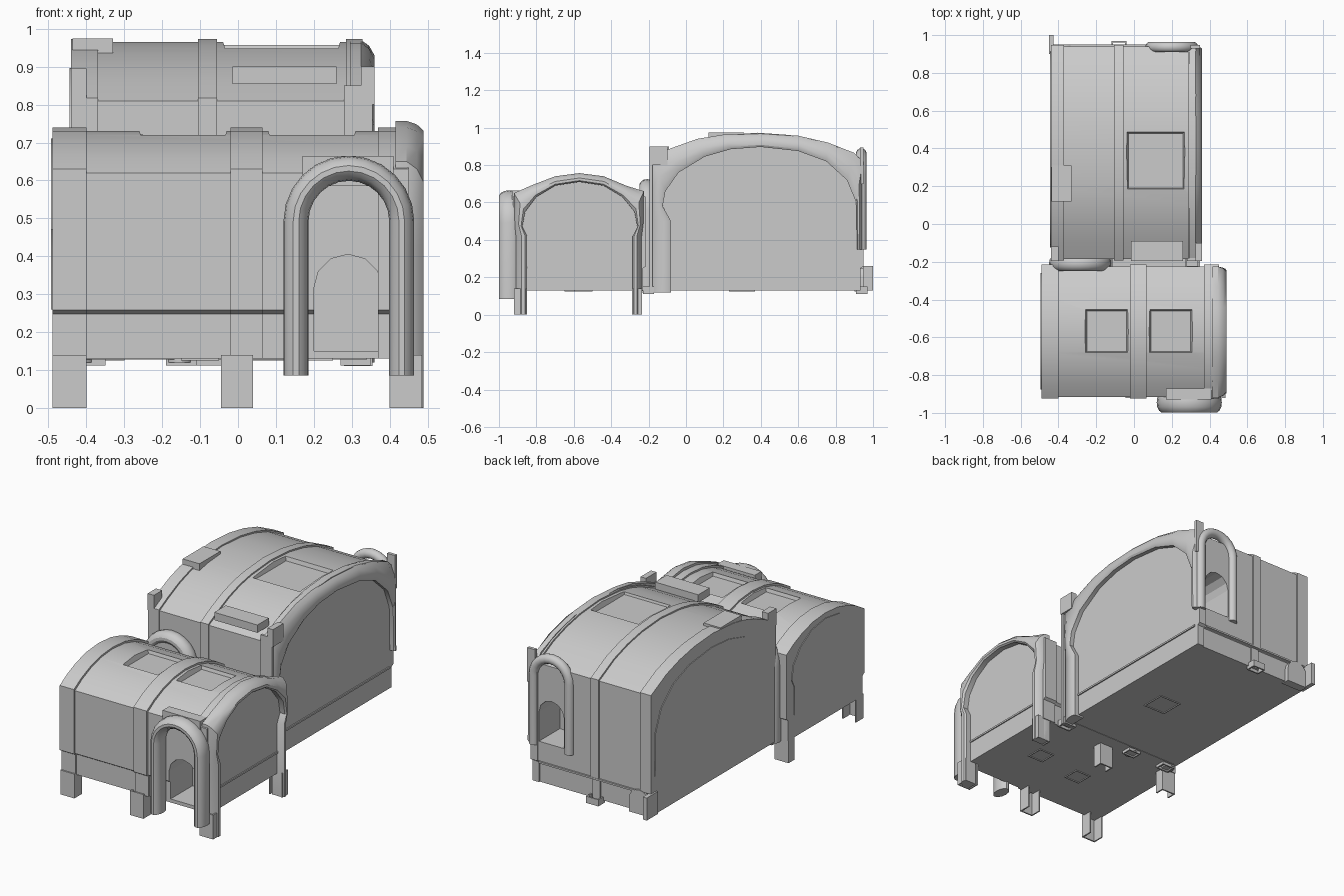
import bpy, bmesh, math
from mathutils import Vector

cube = bpy.data.objects.get("Cube")
if cube:
    bpy.data.objects.remove(cube, do_unlink=True)

grey = bpy.data.materials.new("plain_grey")
grey.use_nodes = True
grey.diffuse_color = (0.6, 0.6, 0.6, 1)
grey.node_tree.nodes["Principled BSDF"].inputs["Base Color"].default_value = (0.6, 0.6, 0.6, 1)
parts = []


def finish(name, bm):
    bmesh.ops.recalc_face_normals(bm, faces=bm.faces)
    mesh = bpy.data.meshes.new(name)
    bm.to_mesh(mesh)
    bm.free()
    mesh.materials.append(grey)
    obj = bpy.data.objects.new(name, mesh)
    bpy.context.scene.collection.objects.link(obj)
    parts.append(obj)
    return obj


def loft(name, rings, closed=False):
    """Skin a list of equal point rings, capped at both ends unless closed."""
    bm = bmesh.new()
    rows = [[bm.verts.new(p) for p in ring] for ring in rings]
    n = len(rows[0])
    pairs = list(zip(rows, rows[1:])) + ([(rows[-1], rows[0])] if closed else [])
    for a, b in pairs:
        for i in range(n):
            j = (i + 1) % n
            bm.faces.new((a[i], a[j], b[j], b[i]))
    if not closed:
        bm.faces.new(rows[0])
        bm.faces.new(rows[-1])
    return finish(name, bm)


def prism_x(name, yz, x0, x1):
    return loft(name, [[(x, y, z) for y, z in yz] for x in (x0, x1)])


def prism_y(name, xz, y0, y1):
    return loft(name, [[(x, y, z) for x, z in xz] for y in (y0, y1)])


def box(name, x0, x1, y0, y1, z0, z1, taper=0):
    rings = []
    for z, t in ((z0, taper), (z1, 0)):
        rings.append([(x0 + t, y0 + t, z), (x1 - t, y0 + t, z),
                      (x1 - t, y1 - t, z), (x0 + t, y1 - t, z)])
    return loft(name, rings)


def arch_path(x0, x1, z0, top, steps=12):
    """Upright legs joined by a half round."""
    cx, r = (x0 + x1) / 2, (x1 - x0) / 2
    pts = [(x0, z0)]
    for i in range(steps + 1):
        a = math.pi * (1 - i / steps)
        pts.append((cx + r * math.cos(a), top - r + r * math.sin(a)))
    return pts + [(x1, z0)]


def arch_tube(name, x0, x1, z0, top, y, half_w, half_d, sides=14):
    path = [Vector((x, 0, z)) for x, z in
            arch_path(x0 + half_w, x1 - half_w, z0, top - half_w)]
    rings = []
    for i, p in enumerate(path):
        t = (path[min(i + 1, len(path) - 1)] - path[max(i - 1, 0)]).normalized()
        if i in (0, len(path) - 1):
            t = Vector((0, 0, 1 if i == 0 else -1))
        out = Vector((-t.z, 0, t.x))
        rings.append([p + out * half_w * math.cos(a) + Vector((0, y + half_d * math.sin(a), 0))
                      for a in (2 * math.pi * k / sides for k in range(sides))])
    return loft(name, rings)


def cut(target, cutter):
    cutter.hide_render = True
    cutter.display_type = 'WIRE'
    parts.remove(cutter)
    mod = target.modifiers.new("cut", 'BOOLEAN')
    mod.operation = 'DIFFERENCE'
    mod.solver = 'EXACT'
    mod.object = cutter


def rim(name, outer, inner, x0, x1):
    """Rounded arch rim standing proud of an end wall."""
    rings = []
    for (oy, oz), (iy, iz) in zip(outer, inner):
        mix = lambda t: (oy + (iy - oy) * t, oz + (iz - oz) * t)
        d = x1 - x0
        rings.append([(x0 - 0.03, oy, oz), (x0, oy, oz), (x0 + d * 0.6, *mix(0.2)),
                      (x1, *mix(0.55)), (x1, *mix(0.85)), (x1 - d * 0.2, iy, iz),
                      (x0 - 0.03, iy, iz)])
    return loft(name, rings)


def rib(name, profile, x0, x1, lift=0.01):
    cy = sum(p[0] for p in profile) / len(profile)
    half = max(p[0] for p in profile) - cy
    pts = [(cy + (y - cy) * (1 + lift / half), z + (lift if z > 0.3 else 0)) for y, z in profile]
    return prism_x(name, pts, x0, x1)


# Front room
front = [(-.9, .13), (-.9, .248), (-.915, .258), (-.915, .62), (-.85, .66), (-.77, .695),
         (-.68, .72), (-.57, .73), (-.46, .72), (-.37, .695), (-.29, .66), (-.225, .62),
         (-.225, .258), (-.24, .248), (-.24, .13)]
front_room = prism_x("front_room", front, -.485, .445)
for i, (a, b) in enumerate([(-.49, -.40), (-.02, .065), (.37, .45)]):
    rib(f"front_rib_{i}", front, a, b)
f_in = [(-.85, 0), (-.85, .42), (-.875, .47), (-.86, .55), (-.8, .63), (-.7, .69), (-.57, .71),
        (-.44, .69), (-.34, .63), (-.275, .55), (-.26, .47), (-.285, .42), (-.285, 0)]
f_out = [(-.915, 0), (-.915, .42), (-.92, .5), (-.92, .65), (-.83, .69), (-.7, .74), (-.57, .757),
         (-.44, .74), (-.32, .69), (-.225, .66), (-.225, .5), (-.235, .42), (-.235, 0)]
rim("front_room_rim", f_out, f_in, .445, .49)

# Back room
back = [(-.17, .13), (-.17, .248), (-.185, .258), (-.185, .81), (-.1, .855), (0, .9), (.1, .932),
        (.2, .951), (.38, .965), (.55, .953), (.68, .928), (.8, .89), (.94, .82),
        (.94, .258), (.925, .248), (.925, .13)]
back_room = prism_x("back_room", back, -.435, .325)
for i, (a, b) in enumerate([(-.44, -.37), (-.105, -.055), (.285, .328)]):
    rib(f"back_rib_{i}", back, a, b, .008)
b_in = [(-.08, .12), (-.08, .5), (-.125, .58), (-.11, .66), (-.04, .76), (.1, .845), (.24, .885),
        (.4, .897), (.6, .875), (.75, .82), (.86, .72), (.91, .6), (.915, .35)]
b_out = [(-.19, .12), (-.19, .5), (-.19, .7), (-.19, .84), (-.08, .89), (.06, .94), (.2, .963),
         (.4, .97), (.6, .957), (.76, .92), (.9, .865), (.945, .82), (.945, .35)]
rim("back_room_rim", b_out, b_in, .325, .36)

# Thin arched panels on the other end walls
prism_x("front_room_end_panel", [(y, max(z, .26)) for y, z in f_in], -.494, -.48)
prism_x("back_room_end_panel", [(y, max(z, .26)) for y, z in b_in], -.444, -.43)

# Ledge strips
box("front_room_ledge", .43, .456, -.85, -.24, .248, .258)
box("back_room_ledge", .31, .335, -.08, .91, .248, .258)
box("rear_ledge", -.36, .28, .93, .95, .248, .258)

# Recessed skylights
for i, (a, b) in enumerate([(-.27, -.02), (.07, .32)]):
    cut(front_room, box(f"front_skylight_cutter_{i}", a, b, -.695, -.44, .7, .76, .02))
cut(back_room, box("back_skylight_cutter", -.05, .28, .17, .5, .935, 1, .02))

# Doorways with round surrounds
cut(front_room, prism_y("front_door_cutter", arch_path(.2, .38, .15, .405, 6), -1, -.7))
arch_tube("front_door_surround", .12, .465, .085, .665, -.945, .033, .055)
box("front_door_canopy", .17, .41, -.93, -.87, .585, .665)
cut(back_room, prism_y("rear_door_cutter", arch_path(.12, .28, .37, .62, 6), .75, 1))
arch_tube("rear_door_surround", .06, .34, .35, .89, .937, .027, .028)
arch_tube("link_surround", -.45, -.12, .12, .725, -.208, .035, .042)
prism_y("link_passage", arch_path(-.4, -.17, .14, .67), -.24, -.17)

# Roof boxes
box("front_roof_box", -.015, .26, -.195, -.09, .855, .9)
box("side_roof_box", -.437, -.33, .12, .31, .93, .975)

# Folded corner plates
box("back_room_corner_plate_right", .325, .36, -.195, -.1, .8, .9)
box("back_room_corner_plate_left", -.44, -.4, -.195, -.12, .8, .895)
box("gap_plate", .28, .355, -.195, -.18, .11, .85)
box("rear_corner_plate", .3, .35, .93, .948, .7, .895)

# Open channel legs
for x0, x1 in ((-.49, -.4), (-.045, .04), (.4, .485)):
    for y0, y1, s in ((-.92, -.85, 1), (-.29, -.235, -1)):
        yf, yb = (y0, y0 + .008) if s > 0 else (y1 - .008, y1)
        box("leg_face", x0, x1, yf, yb, 0, .14)
        box("leg_side", x0, x0 + .008, y0, y1, 0, .14)
        box("leg_side", x1 - .008, x1, y0, y1, 0, .14)

# Rear corner bump and fin
prism_y("rear_corner_bump", arch_path(-.43, -.3, .125, .265, 8), .9, .95)
box("rear_corner_fin", -.45, -.425, .9, 1, .13, .26)


# Underside rings and hatches
def frame(name, x0, x1, y0, y1, z0, z1, t=.008):
    box(name, x0, x1, y0, y0 + t, z0, z1)
    box(name, x0, x1, y1 - t, y1, z0, z1)
    box(name, x0, x0 + t, y0, y1, z0, z1)
    box(name, x1 - t, x1, y0, y1, z0, z1)


for x, y in ((-.39, -.2), (-.15, -.2), (.31, -.2), (-.08, .94)):
    frame("under_ring", x - .04, x + .04, y - .03, y + .03, .112, .15)
box("under_link", -.42, .34, -.25, -.16, .128, .14)
for x, y, r in ((.2, -.55, .05), (-.1, -.6, .05), (.05, .3, .07)):
    frame("under_hatch", x - r, x + r, y - r, y + r, .125, .135, .005)

bpy.ops.object.select_all(action='DESELECT')
for obj in parts:
    obj.select_set(True)
bpy.context.view_layer.objects.active = parts[0]
bpy.ops.object.shade_smooth_by_angle(angle=math.radians(30))
